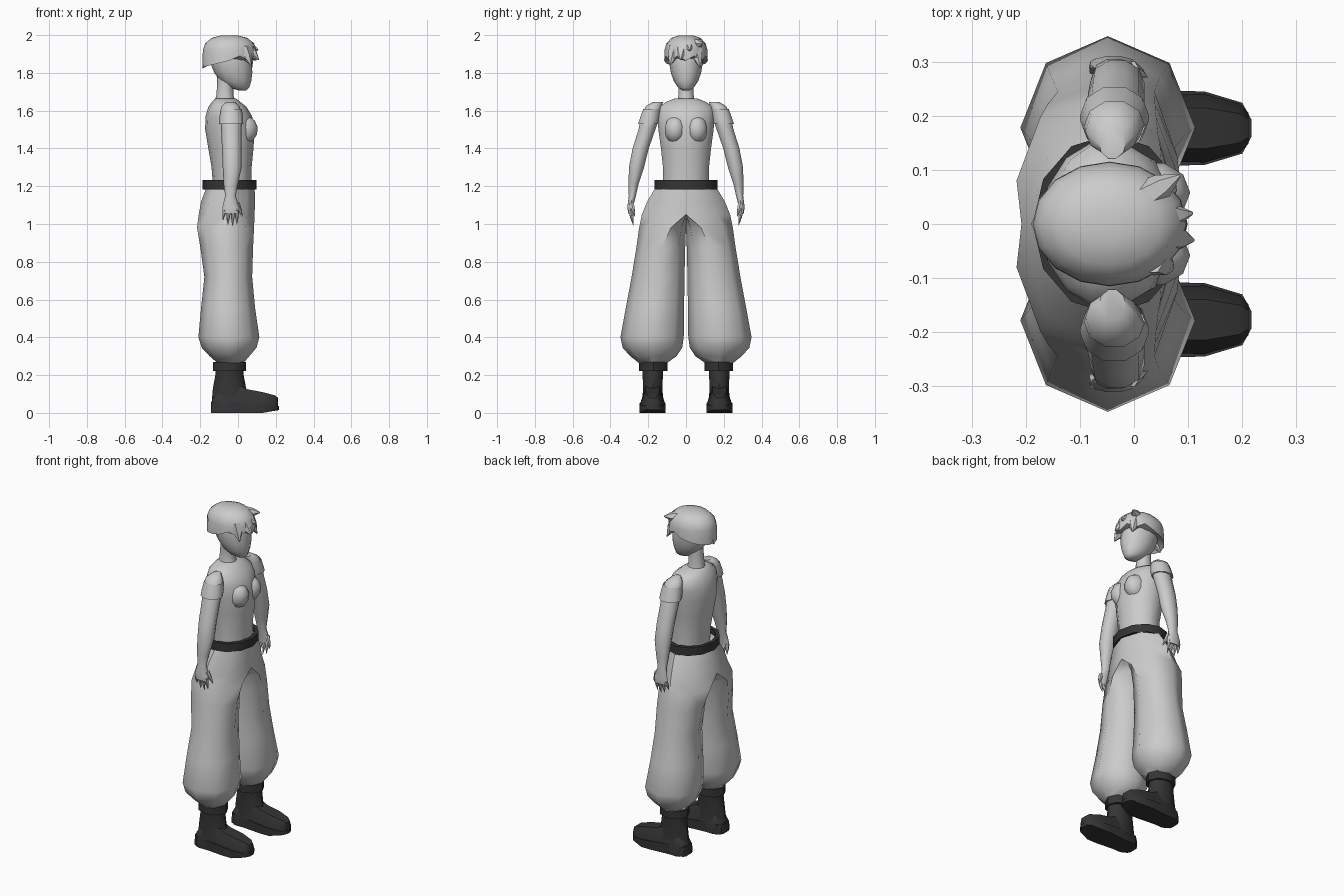
import bpy, bmesh, math
from mathutils import Vector

if "Cube" in bpy.data.objects:
    bpy.data.objects.remove(bpy.data.objects["Cube"])


def material(name, value):
    m = bpy.data.materials.new(name)
    m.diffuse_color = (value, value, value, 1)
    m.use_nodes = True
    m.node_tree.nodes["Principled BSDF"].inputs["Base Color"].default_value = m.diffuse_color
    return m


LIGHT = material("light grey", 0.6)
DARK = material("dark leather", 0.035)


def ring(cx, cy, z, rx, ry, n=8, ry_in=None):
    """Horizontal ellipse; ry_in sets a different radius on the -y half."""
    pts = []
    for i in range(n):
        a = 2 * math.pi * i / n
        s = math.sin(a)
        r = ry if s > 0 or ry_in is None else ry_in
        pts.append((cx + rx * math.cos(a), cy + r * s, z))
    return pts


def loft(name, rings, mat, mirror=False, caps=True, closed=False):
    """Skin a stack of rings with equal point counts."""
    bm = bmesh.new()
    rows = [[bm.verts.new(p) for p in r] for r in rings]
    n = len(rows[0])
    pairs = list(zip(rows, rows[1:]))
    if closed:
        pairs.append((rows[-1], rows[0]))
    for a, b in pairs:
        for i in range(n):
            j = (i + 1) % n
            bm.faces.new((a[i], a[j], b[j], b[i]))
    if caps and not closed:
        bm.faces.new(rows[0])
        bm.faces.new(rows[-1])
    # drop walls lying on the mirror plane
    if mirror:
        inner = [f for f in bm.faces if all(abs(v.co.y) < 1e-5 for v in f.verts)]
        bmesh.ops.delete(bm, geom=inner, context='FACES')
    bmesh.ops.remove_doubles(bm, verts=bm.verts, dist=1e-5)
    bmesh.ops.recalc_face_normals(bm, faces=bm.faces)
    me = bpy.data.meshes.new(name)
    bm.to_mesh(me)
    bm.free()
    me.materials.append(mat)
    ob = bpy.data.objects.new(name, me)
    bpy.context.collection.objects.link(ob)
    if mirror:
        mod = ob.modifiers.new("Mirror", 'MIRROR')
        mod.use_axis = (False, True, False)
        mod.use_clip = True
    return ob


def body(name, rows, mat, n=12):
    """Loft from rows of z, back x, front x, half width."""
    return loft(name, [ring((a + b) / 2, 0, z, (b - a) / 2, w, n)
                       for z, a, b, w in rows], mat)


def lock(name, base, tip, r, mat=LIGHT, mirror=False):
    """Tapered spike from base to tip."""
    base, tip = Vector(base), Vector(tip)
    q = (tip - base).to_track_quat('Z', 'Y')
    rings = []
    for t, k in ((0, 1), (0.5, 0.75), (1, 0.08)):
        c = base.lerp(tip, t)
        rings.append([c + q @ Vector((r * k * math.cos(a), r * k * math.sin(a), 0))
                      for a in (i * math.pi / 3 for i in range(6))])
    return loft(name, rings, mat, mirror)


# Baggy trousers: z, back x, front x, inner y, centre y, outer y
legs = [(1.20, -.165, .088, 0, 0, .157), (1.12, -.195, .09, 0, 0, .205),
        (1.05, -.208, .088, 0, .0, .234), (.98, -.217, .085, 0, .08, .248),
        (.88, -.20, .08, .004, .125, .262), (.72, -.178, .075, .008, .14, .288),
        (.56, -.195, .09, .01, .16, .318), (.40, -.21, .113, .012, .178, .347),
        (.345, -.192, .098, .02, .178, .335), (.30, -.15, .06, .05, .178, .295),
        (.265, -.11, .03, .10, .178, .25)]
loft("trousers", [ring((a + b) / 2, c, z, (b - a) / 2, o - c, 8, c - i)
                  for z, a, b, i, c, o in legs], LIGHT, mirror=True)

# Belt: hollow band
loft("belt", [ring(-.044, 0, z, .143 - t, .166 - t, 12)
              for z, t in ((1.182, 0), (1.232, 0), (1.232, .022), (1.182, .022))],
     DARK, closed=True)

# Torso, bust, neck and head
body("torso", [(1.17, -.13, .07, .125), (1.3, -.14, .072, .125), (1.4, -.157, .082, .136),
               (1.5, -.174, .088, .15), (1.57, -.172, .075, .156), (1.62, -.157, .045, .15),
               (1.648, -.137, .01, .105), (1.665, -.12, -.012, .06)], LIGHT, 14)
loft("bust", [ring(.035, .058, 1.50 + .075 * math.sin(a), .07 * math.cos(a),
                   .058 * math.cos(a), 10)
              for a in (math.radians(d) for d in (-80, -50, -20, 10, 40, 75))],
     LIGHT, mirror=True)
body("neck", [(1.62, -.13, 0, .055), (1.68, -.115, -.025, .043),
              (1.74, -.11, -.025, .041), (1.80, -.11, 0, .045)], LIGHT, 10)
body("head", [(1.708, -.0, .045, .02), (1.722, -.045, .06, .042), (1.755, -.095, .07, .064),
              (1.80, -.125, .076, .08), (1.85, -.145, .073, .088),
              (1.91, -.15, .07, .088), (1.96, -.11, .03, .06)], LIGHT, 12)


# Hair cap with a ragged rim, low at the back and jagged over the brow
def hair_ring(scale, z, rim=False):
    pts = []
    for i, (x, y, _) in enumerate(ring(-.045, 0, 0, .14 * scale, .113 * scale, 16)):
        h = z
        if rim:
            f = math.cos(2 * math.pi * i / 16)
            h = 1.865 + (.035 * f if f < 0 else 0) + (.025 if f > .3 and i % 2 else 0)
        pts.append((x, y, h))
    return pts


loft("hair", [hair_ring(.72, 1.87), hair_ring(1.02, 0, True), hair_ring(1.01, 1.92),
              hair_ring(.92, 1.957), hair_ring(.68, 1.985), hair_ring(.3, 1.999)], LIGHT)
for b, t, r in [((.035, .05, 1.93), (.075, .075, 1.83), .035),
                ((.04, -.02, 1.94), (.11, -.03, 1.87), .04),
                ((.03, -.06, 1.93), (.07, -.085, 1.84), .035),
                ((.02, .05, 1.955), (.085, .09, 1.955), .032),
                ((.03, .01, 1.95), (.108, .02, 1.92), .036),
                ((-.15, 0, 1.88), (-.188, 0, 1.825), .03)]:
    lock("hair_lock", b, t, r)

# Arms down to the palm: x, y, z, radii
arm = [(-.04, .15, 1.645, .025, .03), (-.04, .172, 1.622, .05, .045),
       (-.036, .19, 1.56, .058, .05), (-.035, .207, 1.5, .054, .047),
       (-.033, .24, 1.4, .052, .045), (-.031, .262, 1.3, .05, .042),
       (-.038, .278, 1.21, .038, .028), (-.04, .284, 1.15, .028, .02),
       (-.038, .295, 1.09, .044, .016), (-.038, .295, 1.055, .042, .012)]
loft("arm", [ring(x, y, z, rx, ry, 10) for x, y, z, rx, ry in arm], LIGHT, mirror=True)

# Short open sleeves with a cuff band
loft("sleeve", [ring(-.036, y, z, rx, ry, 10) for y, z, rx, ry in
                ((.18, 1.61, .056, .048), (.19, 1.565, .063, .055), (.20, 1.53, .064, .056),
                 (.20, 1.53, .056, .047))], LIGHT, mirror=True, caps=False)

# Fingers and thumb
for x, tx, tz in ((-.07, -.08, 1.02), (-.049, -.054, .995), (-.027, -.029, .99), (-.006, -.006, 1.0)):
    lock("finger", (x, .295, 1.075), (tx, .278, tz), .012, mirror=True)
lock("thumb", (-.005, .288, 1.11), (.024, .272, 1.04), .014, mirror=True)

# Boots: cuff, shaft, foot and sole
loft("boot_cuff", [ring(-.045, .173, z, r, r * .86) for z, r in
                   ((.222, .06), (.222, .087), (.27, .087), (.27, .06))],
     DARK, mirror=True, closed=True)
loft("boot_shaft", [ring(cx, .176, z, rx, ry, 10) for cx, z, rx, ry in
                    ((-.045, .26, .072, .06), (-.045, .2, .075, .057),
                     (-.045, .13, .088, .053), (-.04, .05, .1, .062))], DARK, mirror=True)


def foot_section(x, w, z0, z1):
    m = z0 + (z1 - z0) * .5
    return [(x, .177 + k * w, z) for k, z in
            ((-1, z0), (1, z0), (1, m), (.6, z1), (-.6, z1), (-1, m))]


loft("boot_foot", [foot_section(*s) for s in
                   ((-.138, .04, 0, .07), (-.10, .06, 0, .12), (0, .057, 0, .15),
                    (.05, .062, 0, .125), (.13, .063, 0, .11), (.195, .045, .012, .093),
                    (.212, .028, .02, .08))], DARK, mirror=True)
outline = [(-.144, .028), (-.115, .055), (-.03, .06), (.07, .069), (.13, .068),
           (.2, .047), (.217, .016)]
sole = [(x, .177 + w) for x, w in outline] + [(x, .177 - w) for x, w in reversed(outline)]
loft("boot_sole", [[(x, y, 0 if x < .15 else .015) for x, y in sole],
                   [(x, y, .058 - .1 * max(x, 0)) for x, y in sole]], DARK, mirror=True)

# Smooth shading with crisp corners
bpy.ops.object.select_all(action='DESELECT')
for ob in bpy.context.collection.objects:
    ob.select_set(True)
    bpy.context.view_layer.objects.active = ob
bpy.ops.object.shade_smooth_by_angle(angle=math.radians(50))
